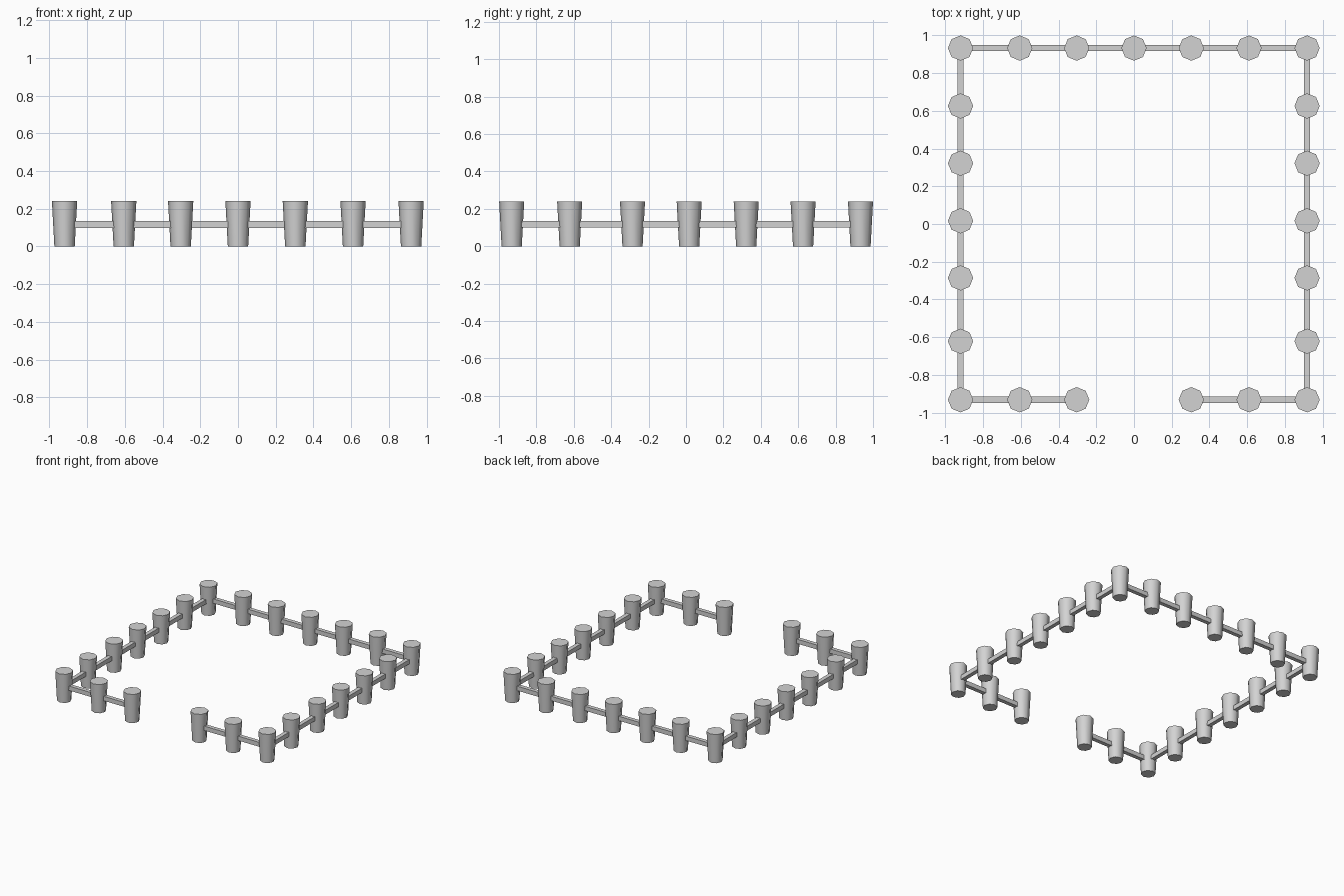
import bpy
import math

cube = bpy.data.objects.get("Cube")
if cube:
    bpy.data.objects.remove(cube, do_unlink=True)

# Single stone-grey colour
grey = bpy.data.materials.new("light_grey")
grey.use_nodes = True
colour = (0.65, 0.65, 0.65, 1)
grey.diffuse_color = colour
grey.node_tree.nodes["Principled BSDF"].inputs["Base Color"].default_value = colour

HEIGHT, TOP_R, BASE_R = 0.24, 0.067, 0.054
RAIL_Z, RAIL_W, RAIL_H = 0.117, 0.033, 0.036

XS = [-0.92, -0.606, -0.304, 0, 0.304, 0.61, 0.918]
YS = [-0.932, -0.622, -0.286, 0.017, 0.322, 0.626, 0.933]


def post(name, x, y):
    """Eight-sided post, wider at the top."""
    bpy.ops.mesh.primitive_cone_add(vertices=8, radius1=BASE_R, radius2=TOP_R,
                                    depth=HEIGHT, location=(x, y, HEIGHT / 2))
    ob = bpy.context.object
    ob.name = name
    ob.data.materials.append(grey)
    bpy.ops.object.shade_smooth_by_angle(angle=math.radians(60))


def rail(name, x0, y0, x1, y1):
    """Straight square bar between two post centres."""
    bpy.ops.mesh.primitive_cube_add(size=1, location=((x0 + x1) / 2, (y0 + y1) / 2, RAIL_Z))
    ob = bpy.context.object
    ob.name = name
    ob.scale = (max(abs(x1 - x0), RAIL_W), max(abs(y1 - y0), RAIL_W), RAIL_H)
    bpy.ops.object.transform_apply(location=False, rotation=False, scale=True)
    ob.data.materials.append(grey)


left, right, front, back = XS[-1], XS[0], YS[0], YS[-1]

# Posts: full back row, front row with an entrance gap, then both sides
for i, x in enumerate(XS):
    post(f"back_post_{i}", x, back)
    if i != len(XS) // 2:
        post(f"front_post_{i}", x, front)
for i, y in enumerate(YS[1:-1]):
    post(f"left_post_{i}", left, y)
    post(f"right_post_{i}", right, y)

# Rails
rail("back_rail", right, back, left, back)
rail("left_rail", left, front, left, back)
rail("right_rail", right, front, right, back)
rail("front_right_rail", right, front, XS[2], front)
rail("front_left_rail", XS[4], front, left, front)
